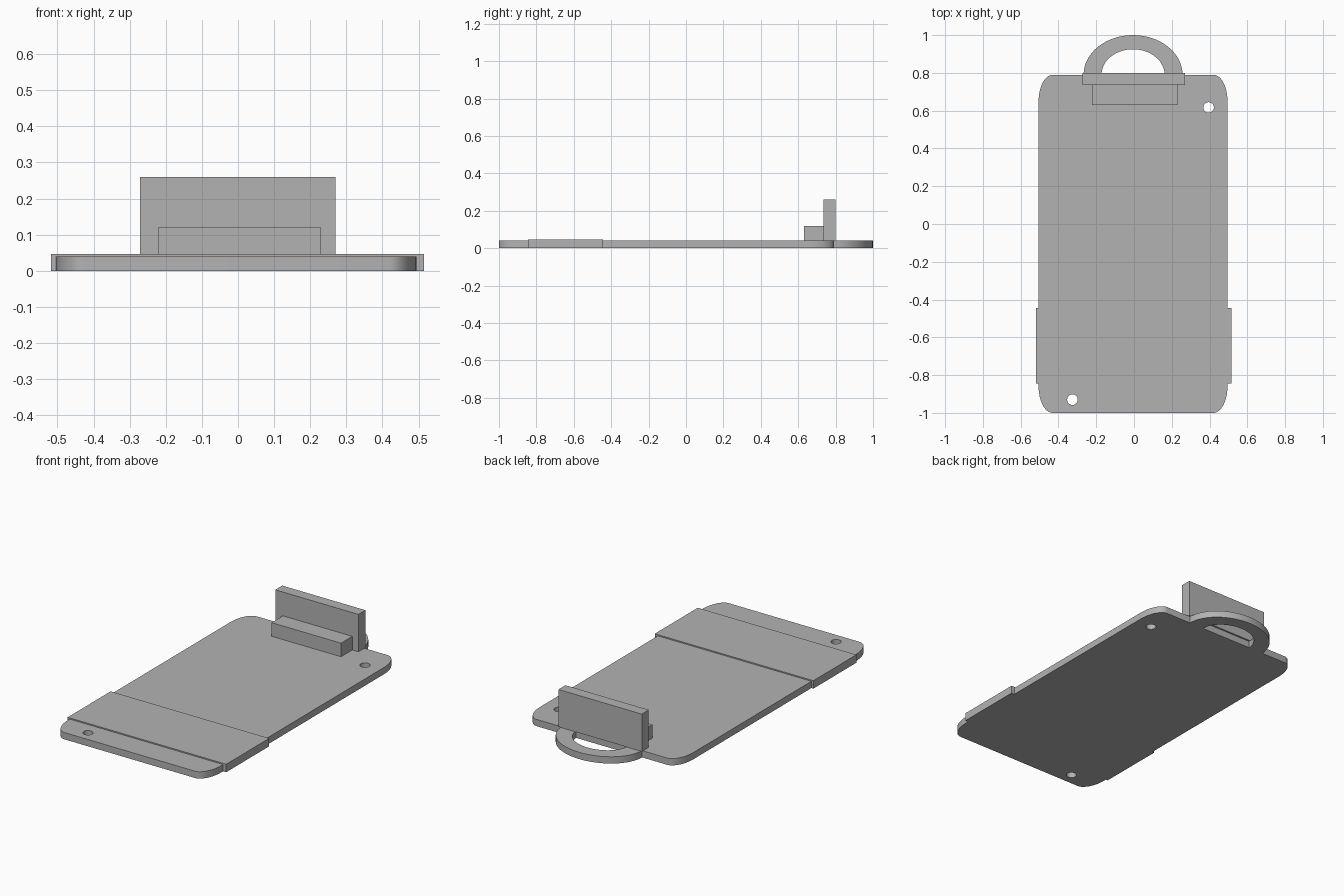
import bpy
import bmesh
from math import sin, cos, pi, radians

cube = bpy.data.objects.get("Cube")
if cube:
    bpy.data.objects.remove(cube, do_unlink=True)

GREY = (0.45, 0.45, 0.45, 1)
grey = bpy.data.materials.new("plain grey")
grey.use_nodes = True
grey.diffuse_color = GREY
grey.node_tree.nodes["Principled BSDF"].inputs["Base Color"].default_value = GREY

THICK = 0.04
LEFT, RIGHT, FRONT, BACK = -0.505, 0.495, -1.0, 0.79


def add_object(name, mesh):
    obj = bpy.data.objects.new(name, mesh)
    bpy.context.collection.objects.link(obj)
    mesh.materials.clear()
    mesh.materials.append(grey)
    return obj


def arc(cx, cy, rx, ry, start, end, steps):
    angles = [radians(start + (end - start) * i / steps) for i in range(steps + 1)]
    return [(cx + rx * cos(a), cy + ry * sin(a)) for a in angles]


def slab(name, outlines):
    """Flat plate of standard thickness; outlines after the first are holes."""
    curve = bpy.data.curves.new(name + " outline", "CURVE")
    curve.dimensions = "2D"
    curve.fill_mode = "BOTH"
    curve.extrude = THICK / 2
    for points in outlines:
        spline = curve.splines.new("POLY")
        spline.points.add(len(points) - 1)
        for p, (x, y) in zip(spline.points, points):
            p.co = (x, y, 0, 1)
        spline.use_cyclic_u = True
    temp = bpy.data.objects.new(name + " temp", curve)
    bpy.context.collection.objects.link(temp)
    bpy.context.view_layer.update()
    mesh = bpy.data.meshes.new_from_object(
        temp.evaluated_get(bpy.context.evaluated_depsgraph_get()))
    bpy.data.objects.remove(temp, do_unlink=True)
    bm = bmesh.new()
    bm.from_mesh(mesh)
    bmesh.ops.remove_doubles(bm, verts=bm.verts, dist=0.0001)
    bmesh.ops.translate(bm, verts=bm.verts, vec=(0, 0, THICK / 2))
    bmesh.ops.recalc_face_normals(bm, faces=bm.faces)
    bm.to_mesh(mesh)
    bm.free()
    obj = add_object(name, mesh)
    bpy.ops.object.select_all(action="DESELECT")
    obj.select_set(True)
    bpy.context.view_layer.objects.active = obj
    bpy.ops.object.shade_smooth_by_angle(angle=radians(30))
    return obj


def box(name, x0, x1, y0, y1, z0, z1):
    bm = bmesh.new()
    bmesh.ops.create_cube(bm, size=1)
    for v in bm.verts:
        v.co = (x1 if v.co.x > 0 else x0,
                y1 if v.co.y > 0 else y0,
                z1 if v.co.z > 0 else z0)
    mesh = bpy.data.meshes.new(name)
    bm.to_mesh(mesh)
    bm.free()
    return add_object(name, mesh)


# Base plate with elliptical corners and two through holes
RX, RY = 0.075, 0.14
corners = [(RIGHT - RX, BACK - RY, 0), (LEFT + RX, BACK - RY, 90),
           (LEFT + RX, FRONT + RY, 180), (RIGHT - RX, FRONT + RY, 270)]
outline = [p for x, y, a in corners for p in arc(x, y, RX, RY, a, a + 90, 12)]
holes = [arc(x, y, 0.028, 0.028, 0, 345, 23)
         for x, y in ((0.395, 0.617), (-0.326, -0.93))]
slab("base_plate", [outline] + holes)

# Half-ring handle behind the plate
slab("handle_ring", [arc(-0.005, BACK, 0.262, 0.21, 0, 180, 32)
                     + arc(-0.005, BACK, 0.167, 0.135, 180, 0, 32)])

# Band wrapped over the plate and down its sides
section = [(-0.518, 0), (LEFT, 0), (LEFT, THICK), (RIGHT, THICK),
           (RIGHT, 0), (0.515, 0), (0.515, 0.047), (-0.518, 0.047)]
bm = bmesh.new()
face = bm.faces.new([bm.verts.new((x, -0.845, z)) for x, z in section])
ext = bmesh.ops.extrude_face_region(bm, geom=[face], use_keep_orig=True)
bmesh.ops.translate(bm, vec=(0, 0.4, 0),
                    verts=[g for g in ext["geom"] if isinstance(g, bmesh.types.BMVert)])
bmesh.ops.recalc_face_normals(bm, faces=bm.faces)
band = bpy.data.meshes.new("wrap_band")
bm.to_mesh(band)
bm.free()
add_object("wrap_band", band)

# Upright wall and the low step in front of it
box("upright_wall", -0.272, 0.27, 0.735, 0.8, THICK, 0.26)
box("low_step", -0.222, 0.23, 0.63, 0.735, THICK, 0.12)
